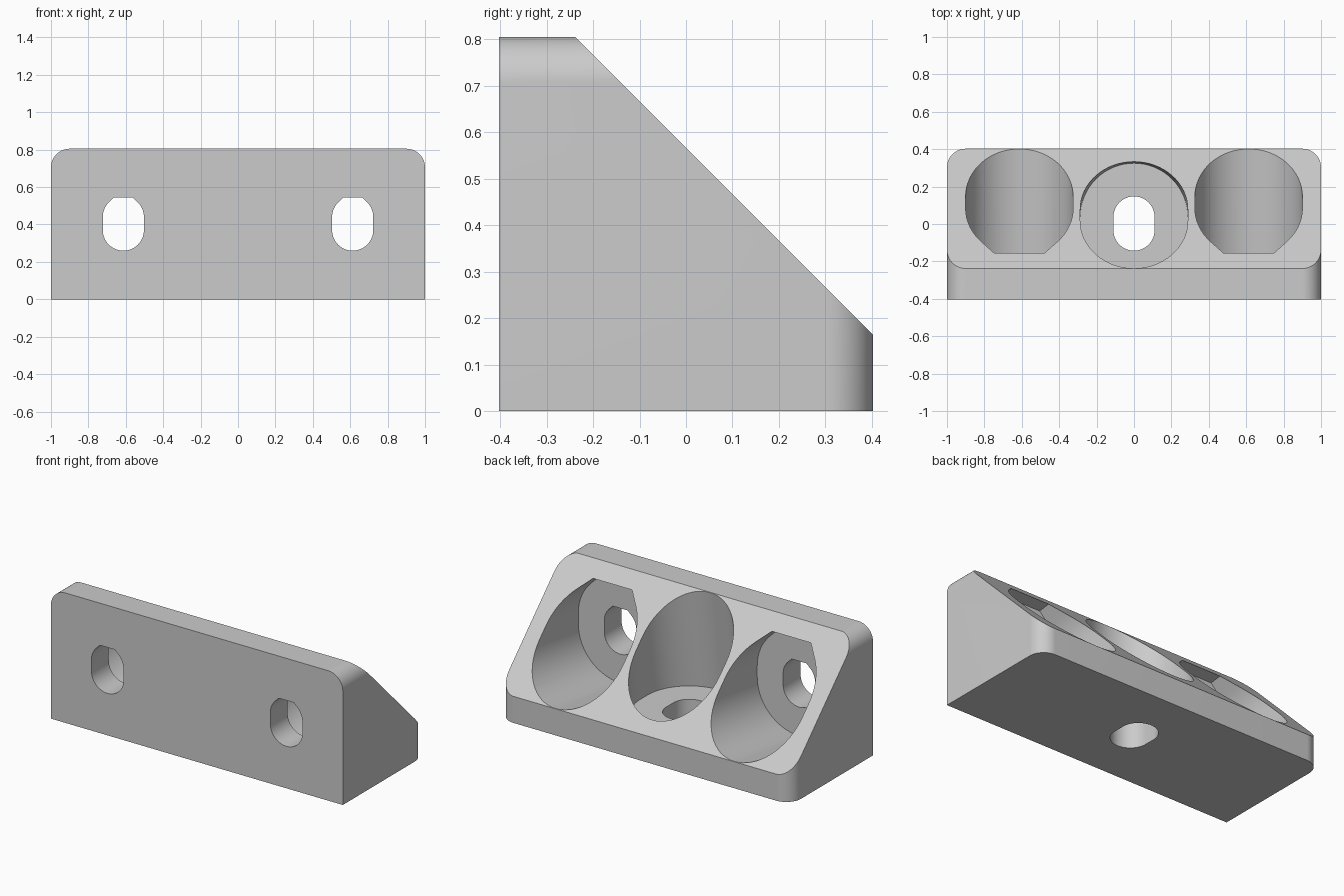
import bpy, bmesh
from math import sin, cos, pi, radians, sqrt
from mathutils import Vector

cube = bpy.data.objects.get("Cube")
if cube:
    bpy.data.objects.remove(cube, do_unlink=True)

W, D, H = 1.0, 0.4025, 0.805      # half width, half depth, height
SLOPE = 0.567                     # sloped face lies on y + z = SLOPE
R = 0.1                           # corner rounding
RECESS, SCREW = 0.2875, 0.11      # radii of the recesses and screw slots
HALF = 0.035                      # half distance between slot end centres
WALL = 0.17                       # material left under each recess
LEAN = 0.131                      # sideways drift of a recess per unit of depth


def arc(cx, cy, r, start, end, n=16):
    angles = [radians(start + (end - start) * i / n) for i in range(n + 1)]
    return [(cx + r * cos(a), cy + r * sin(a)) for a in angles]


def prism(name, points, axis, lo, hi, lean=0.0):
    """Extrude a 2D outline along an axis, drifting along its second coordinate."""
    place = {"X": lambda u, v, w: (w, u, v),
             "Y": lambda u, v, w: (u, w, v),
             "Z": lambda u, v, w: (u, v, w)}[axis]
    bm = bmesh.new()
    face = bm.faces.new([bm.verts.new(place(u, v, lo)) for u, v in points])
    ext = bmesh.ops.extrude_face_region(bm, geom=[face])
    moved = [g for g in ext["geom"] if isinstance(g, bmesh.types.BMVert)]
    bmesh.ops.translate(bm, verts=moved, vec=Vector(place(0, lean * (hi - lo), hi - lo)))
    bmesh.ops.recalc_face_normals(bm, faces=bm.faces)
    mesh = bpy.data.meshes.new(name)
    bm.to_mesh(mesh)
    bm.free()
    obj = bpy.data.objects.new(name, mesh)
    bpy.context.collection.objects.link(obj)
    return obj


def slot(cx, cy, r):
    """Round-ended outline, stretched along its second coordinate."""
    return arc(cx, cy + HALF, r, 0, 180, 32) + arc(cx, cy - HALF, r, 180, 360, 32)


def roofed(cx, cy, r):
    """Slot outline whose top has 45 degree shoulders and a flat roof."""
    top, rise = cy + HALF, r * 0.95
    flat = r * sqrt(2) - rise
    return (arc(cx, top, r, 0, 45, 8)
            + [(cx + flat, top + rise), (cx - flat, top + rise)]
            + arc(cx, top, r, 135, 180, 8)
            + arc(cx, cy - HALF, r, 180, 360, 32))


def combine(target, tool, operation):
    mod = target.modifiers.new(tool.name, "BOOLEAN")
    mod.operation, mod.solver, mod.object = operation, "EXACT", tool
    bpy.context.view_layer.objects.active = target
    bpy.ops.object.modifier_apply(modifier=mod.name)
    bpy.data.objects.remove(tool, do_unlink=True)


# Body: rounded front outline
outline = [(-W, 0), (W, 0)] + arc(W - R, H - R, R, 0, 90) + arc(R - W, H - R, R, 90, 180)
body = prism("wedge_bracket", outline, "Y", -D, D)

# Rounded vertical corners at the back
plan = [(-W - 1, -D - 1), (W + 1, -D - 1), (W + 1, -D - 0.5), (W, -D - 0.5)]
plan += arc(W - R, D - R, R, 0, 90) + arc(R - W, D - R, R, 90, 180)
plan += [(-W, -D - 0.5), (-W - 1, -D - 0.5)]
combine(body, prism("plan_shape", plan, "Z", -1, 2), "INTERSECT")

# Sloped back face
wedge = [(SLOPE + 1, -1), (SLOPE + 1, 2), (SLOPE - 2, 2)]
combine(body, prism("slope_cut", wedge, "X", -2, 2), "DIFFERENCE")

# Side recesses and screw slots through the front wall
for x in (-0.613, 0.613):
    combine(body, prism("side_recess", roofed(x, 0.405, RECESS), "Y", WALL - D, 1, LEAN), "DIFFERENCE")
    combine(body, prism("side_slot", roofed(x, 0.405, SCREW), "Y", -1, WALL - D + 0.05), "DIFFERENCE")

# Middle recess and screw slot through the base
combine(body, prism("middle_recess", slot(0, 0.0025, RECESS), "Z", WALL, 1, LEAN), "DIFFERENCE")
combine(body, prism("middle_slot", slot(0, 0.0025, SCREW), "Z", -1, WALL + 0.05), "DIFFERENCE")

# Grey material
grey = bpy.data.materials.new("light_grey")
grey.use_nodes = True
colour = (0.6, 0.6, 0.6, 1)
grey.diffuse_color = colour
grey.node_tree.nodes["Principled BSDF"].inputs["Base Color"].default_value = colour
body.data.materials.clear()
body.data.materials.append(grey)
for p in body.data.polygons:
    p.material_index = 0

bpy.ops.object.select_all(action="DESELECT")
body.select_set(True)
bpy.context.view_layer.objects.active = body
bpy.ops.object.shade_smooth_by_angle(angle=radians(25))
